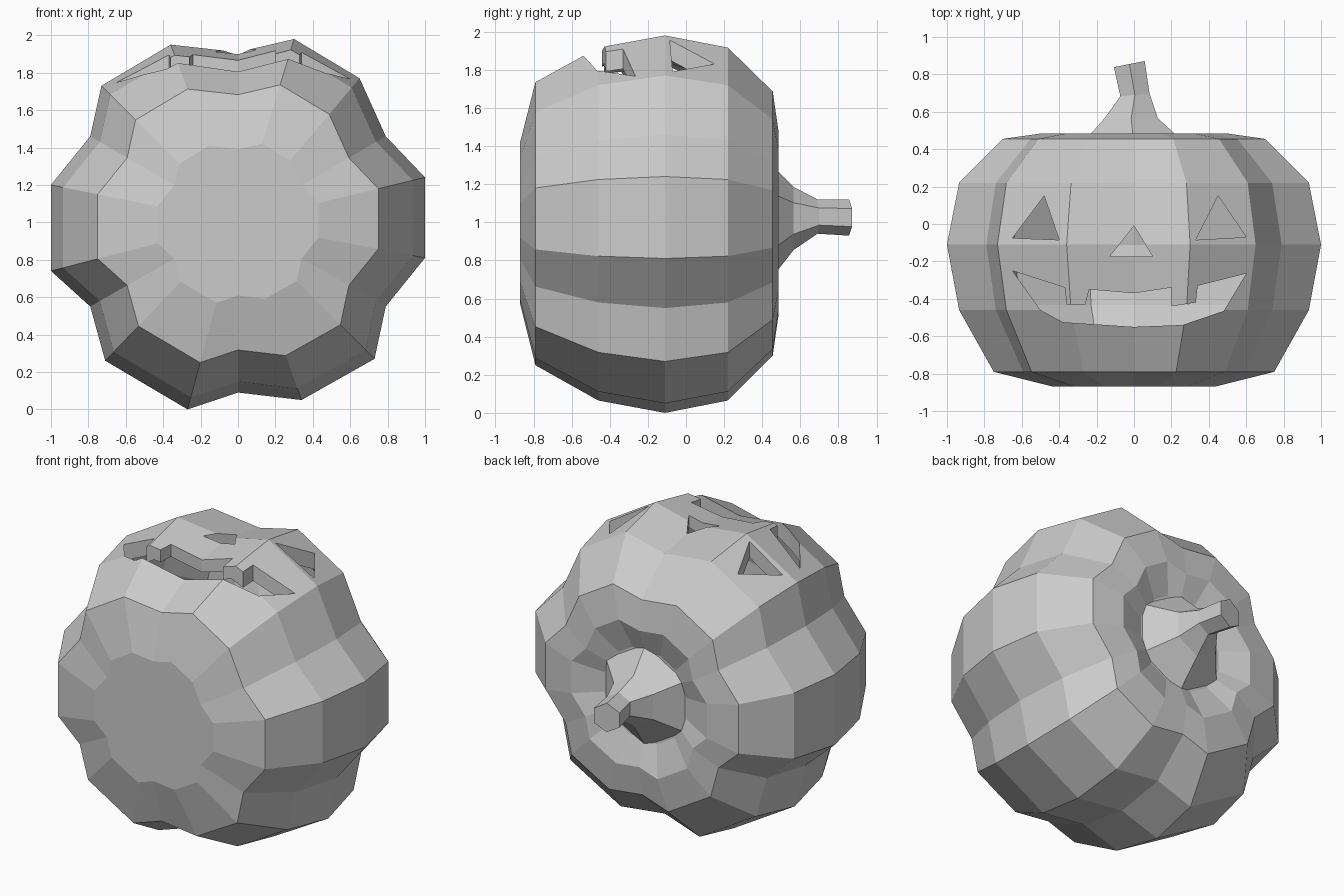
import bpy, bmesh, math

if "Cube" in bpy.data.objects:
    bpy.data.objects.remove(bpy.data.objects["Cube"])

# Lobed cross-section (x, z) around the pumpkin's axis: six lobes, shallow valleys between
SECTION = [(0, 1.91), (0.30, 1.98), (0.65, 1.77), (0.79, 1.46), (1, 1.24), (1, 0.81),
           (0.79, 0.55), (0.73, 0.27), (0.34, 0.05), (0, 0.09), (-0.27, 0.0), (-0.71, 0.26),
           (-0.79, 0.55), (-1, 0.74), (-1, 1.20), (-0.79, 1.46), (-0.73, 1.73), (-0.36, 1.95)]
# Rings along the axis: (y, scale of the section)
RINGS = [(-0.87, 0.43), (-0.79, 0.75), (-0.46, 0.935), (-0.11, 1.0),
         (0.22, 0.935), (0.455, 0.70), (0.485, 0.49), (0.42, 0.30)]


def loft(name, loops):
    """Skin a list of closed point loops and cap both ends."""
    bm = bmesh.new()
    rows = [[bm.verts.new(p) for p in loop] for loop in loops]
    n = len(rows[0])
    for a, b in zip(rows, rows[1:]):
        for i in range(n):
            j = (i + 1) % n
            bm.faces.new((a[i], a[j], b[j], b[i]))
    bm.faces.new(rows[0])
    bm.faces.new(rows[-1])
    bmesh.ops.recalc_face_normals(bm, faces=bm.faces)
    mesh = bpy.data.meshes.new(name)
    bm.to_mesh(mesh)
    bm.free()
    ob = bpy.data.objects.new(name, mesh)
    bpy.context.collection.objects.link(ob)
    return ob


def pumpkin(name, k):
    mid = -0.15
    return loft(name, [[(x * s * k, mid + (y - mid) * k, 1 + (z - 1) * s * k)
                        for x, z in SECTION] for y, s in RINGS])


def cut(target, cutter):
    mod = target.modifiers.new("cut", 'BOOLEAN')
    mod.operation = 'DIFFERENCE'
    mod.solver = 'EXACT'
    mod.object = cutter
    bpy.context.view_layer.objects.active = target
    bpy.ops.object.modifier_apply(modifier=mod.name)
    bpy.data.objects.remove(cutter)


# Hollow body
body = pumpkin("pumpkin_body", 1.0)
cut(body, pumpkin("hollow_cutter", 0.91))

# Carved face, cut from above (x, y outlines)
FACE = {
    "left_eye": [(-0.48, 0.15), (-0.65, -0.075), (-0.40, -0.085)],
    "right_eye": [(0.45, 0.15), (0.60, -0.07), (0.33, -0.085)],
    "nose": [(0, -0.01), (0.10, -0.175), (-0.13, -0.175)],
    "mouth": [(-0.65, -0.25), (-0.37, -0.34), (-0.36, -0.43), (-0.26, -0.43),
              (-0.24, -0.35), (0, -0.37), (0.20, -0.34), (0.20, -0.44),
              (0.33, -0.42), (0.34, -0.33), (0.60, -0.265), (0.48, -0.465),
              (0.26, -0.54), (0, -0.55), (-0.38, -0.525), (-0.50, -0.46)],
}
for part, outline in FACE.items():
    cut(body, loft(part + "_cutter", [[(x, y, z) for x, y in outline] for z in (1.3, 2.4)]))

# Six-sided stem: (y, centre x, centre z, radius, tilt of the ring)
STEM = [(0.42, 0, 1.0, 0.33, 0), (0.565, -0.015, 1.02, 0.165, 0),
        (0.69, 0.005, 1.03, 0.09, 0.1), (0.855, -0.025, 1.025, 0.095, 0.2)]
loft("stem", [[(cx + r * math.sin(i * math.pi / 3), y + t * r * math.sin(i * math.pi / 3),
                cz + r * math.cos(i * math.pi / 3)) for i in range(6)]
              for y, cx, cz, r, t in STEM])
